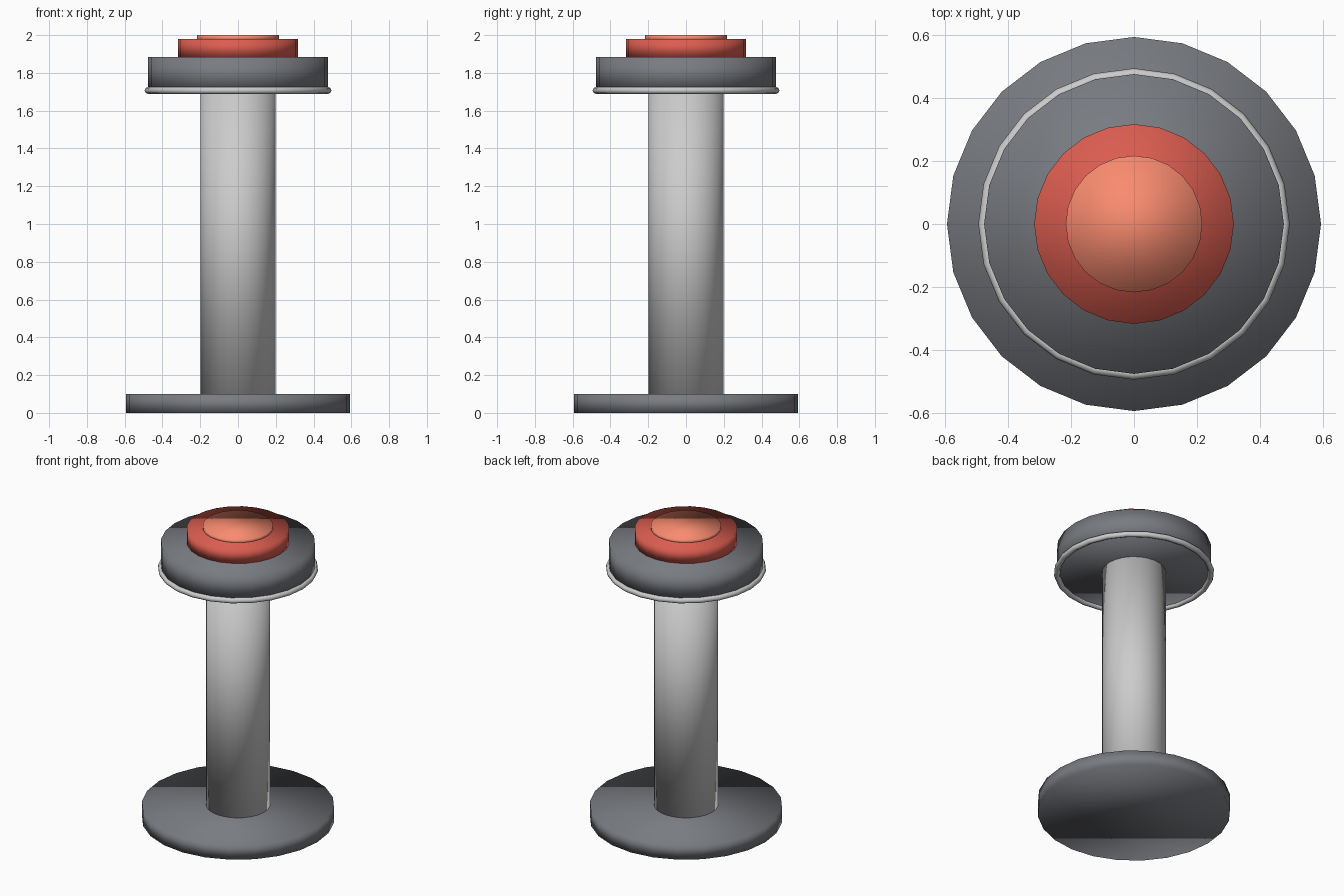
import bpy

if "Cube" in bpy.data.objects:
    bpy.data.objects.remove(bpy.data.objects["Cube"])

SIDES = 24


def material(name, rgb):
    mat = bpy.data.materials.new(name)
    mat.diffuse_color = (*rgb, 1.0)
    mat.use_nodes = True
    mat.node_tree.nodes["Principled BSDF"].inputs["Base Color"].default_value = mat.diffuse_color
    return mat


dark = material("dark_grey", (0.19, 0.20, 0.22))
light = material("light_grey", (0.58, 0.58, 0.58))
red = material("red", (0.72, 0.11, 0.08))
orange = material("orange", (0.95, 0.26, 0.16))


def finish(name, mat):
    obj = bpy.context.object
    obj.name = name
    obj.data.materials.append(mat)
    bpy.ops.object.shade_smooth()
    return obj


def disc(name, radius, z0, z1, mat):
    bpy.ops.mesh.primitive_cylinder_add(
        vertices=SIDES, radius=radius, depth=z1 - z0, location=(0, 0, (z0 + z1) / 2))
    return finish(name, mat)


# Floor plate and post
disc("base_plate", 0.594, 0.0, 0.10, dark)
disc("post", 0.198, 0.10, 1.71, light)

# Button housing with a thin trim ring round its lower edge
disc("housing", 0.476, 1.707, 1.885, dark)
bpy.ops.mesh.primitive_torus_add(
    major_segments=SIDES, minor_segments=8, major_radius=0.476,
    minor_radius=0.0185, location=(0, 0, 1.707))
finish("trim_ring", light)

# Push button and its bright cap
disc("button", 0.317, 1.885, 1.98, red)
disc("button_cap", 0.217, 1.97, 2.0, orange)
